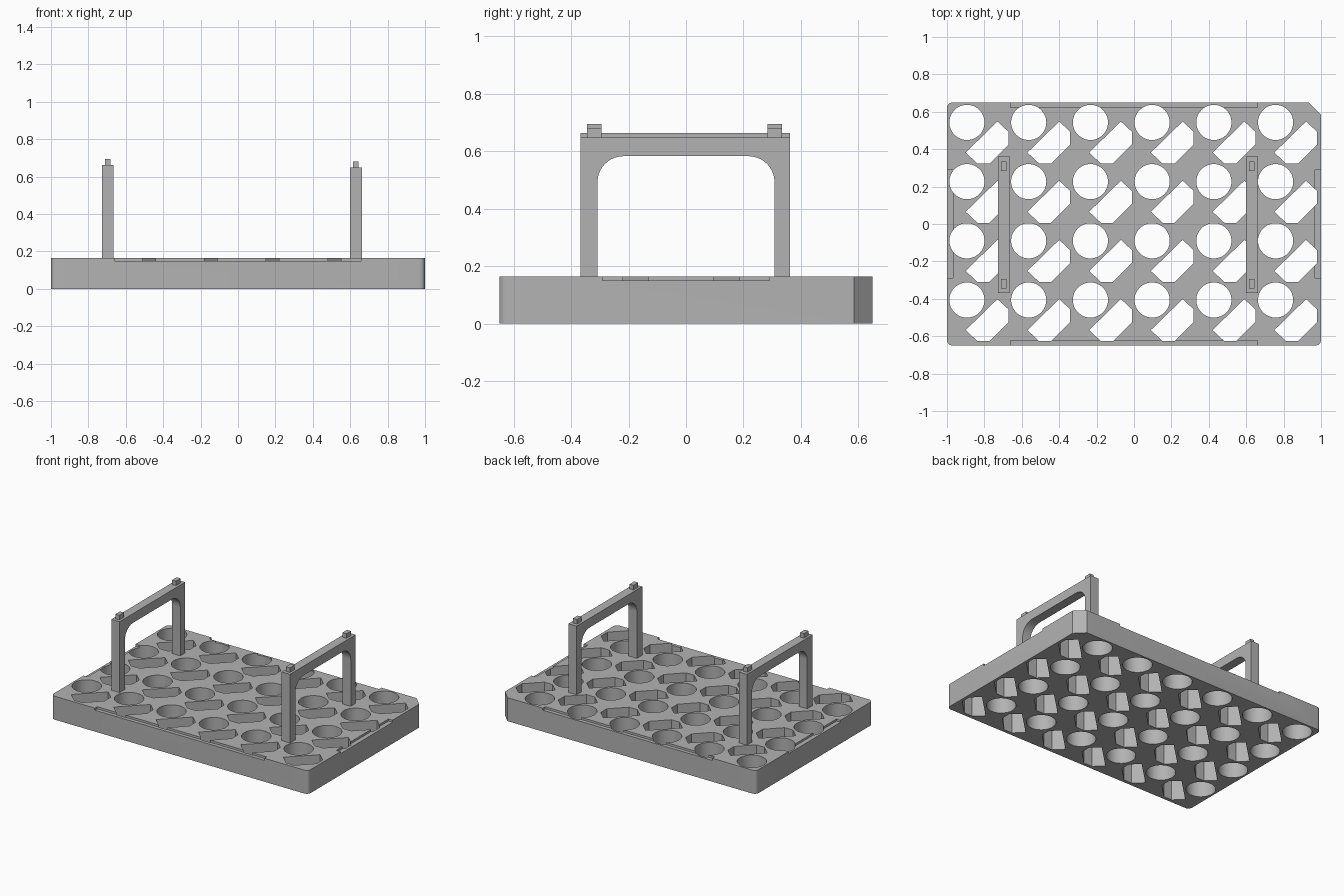
import bpy, bmesh, math
from mathutils import Vector

cube = bpy.data.objects.get("Cube")
if cube:
    bpy.data.objects.remove(cube, do_unlink=True)

grey = bpy.data.materials.new("plain grey")
grey.use_nodes = True
colour = (0.45, 0.45, 0.45, 1)
grey.diffuse_color = colour
grey.node_tree.nodes["Principled BSDF"].inputs["Base Color"].default_value = colour


def prism(bm, outline, offset):
    """Extrude a closed outline of 3D points along an offset."""
    low = [bm.verts.new(p) for p in outline]
    high = [bm.verts.new(Vector(p) + Vector(offset)) for p in outline]
    bm.faces.new(low)
    bm.faces.new(high)
    for i in range(len(low)):
        j = (i + 1) % len(low)
        bm.faces.new((low[i], low[j], high[j], high[i]))


def box(bm, x0, x1, y0, y1, z0, z1):
    prism(bm, [(x0, y0, z0), (x1, y0, z0), (x1, y1, z0), (x0, y1, z0)], (0, 0, z1 - z0))


def arc(cx, cy, r, start, end, steps):
    angles = [math.radians(start + (end - start) * i / steps) for i in range(steps + 1)]
    return [(cx + r * math.cos(a), cy + r * math.sin(a)) for a in angles]


def finish(name, bm):
    bmesh.ops.recalc_face_normals(bm, faces=bm.faces)
    mesh = bpy.data.meshes.new(name)
    bm.to_mesh(mesh)
    bm.free()
    mesh.materials.append(grey)
    obj = bpy.data.objects.new(name, mesh)
    bpy.context.collection.objects.link(obj)
    return obj


def activate(obj):
    bpy.ops.object.select_all(action="DESELECT")
    obj.select_set(True)
    bpy.context.view_layer.objects.active = obj


def cut(obj, cutter):
    activate(obj)
    mod = obj.modifiers.new("cut", "BOOLEAN")
    mod.operation, mod.solver, mod.object = "DIFFERENCE", "EXACT", cutter
    bpy.ops.object.modifier_apply(modifier=mod.name)
    bpy.data.objects.remove(cutter, do_unlink=True)


# Tray slab: three rounded corners and one chamfered corner
X, Y, TOP, R = 1.0, 0.65, 0.165, 0.03
outline = arc(R - X, R - Y, R, 180, 270, 6) + arc(X - R, R - Y, R, 270, 360, 6)
outline += [(X, Y - 0.065), (X - 0.065, Y)] + arc(R - X, Y - R, R, 90, 180, 6)
bm = bmesh.new()
prism(bm, [(x, y, 0) for x, y in outline], (0, 0, TOP))
tray = finish("tray", bm)

# Grid of round holes, each with a diagonal six-sided slot beside it
slot = [(-0.007, -0.161), (0.056, -0.22), (0.12, -0.22),
        (0.222, -0.118), (0.222, -0.05), (0.163, 0.005)]
bm = bmesh.new()
for col in range(6):
    for row in range(4):
        cx, cy = -0.893 + 0.33 * col, 0.543 - 0.3165 * row
        hole = arc(cx, cy, 0.094, 0, 360, 48)[:-1]
        for shape in (hole, [(cx + x, cy + y) for x, y in slot]):
            prism(bm, [(x, y, -0.1) for x, y in shape], (0, 0, 0.4))
cut(tray, finish("hole_cutter", bm))

# Shallow ledges along the four top edges
bm = bmesh.new()
for s in (-1, 1):
    ys, xs = sorted((s * 0.624, s * 0.75)), sorted((s * 0.968, s * 1.1))
    box(bm, -0.66, 0.66, *ys, 0.15, 0.25)
    box(bm, *xs, -0.29, 0.29, 0.15, 0.25)
cut(tray, finish("ledge_cutter", bm))
activate(tray)
bpy.ops.object.shade_smooth_by_angle(angle=math.radians(30))


# Arched handles with two small pegs on top
def handle(name, x0, x1, top):
    inner, crown, r, foot = 0.308, top - 0.065, 0.09, TOP - 0.003
    profile = [(-0.368, foot), (-0.368, top), (0.362, top), (0.362, foot), (inner, foot)]
    profile += arc(inner - r, crown - r, r, 0, 90, 10)
    profile += arc(r - inner, crown - r, r, 90, 180, 10) + [(-inner, foot)]
    bm = bmesh.new()
    prism(bm, [(x0, y, z) for y, z in profile], (x1 - x0, 0, 0))
    obj = finish(name, bm)
    activate(obj)
    bpy.ops.object.shade_smooth_by_angle(angle=math.radians(30))
    bm = bmesh.new()
    for y in (-0.345, 0.284):
        box(bm, x0 + 0.016, x1 - 0.017, y, y + 0.051, top - 0.002, top + 0.032)
    finish(name + "_pegs", bm)


handle("right_handle", -0.728, -0.665, 0.663)
handle("left_handle", 0.598, 0.662, 0.648)
